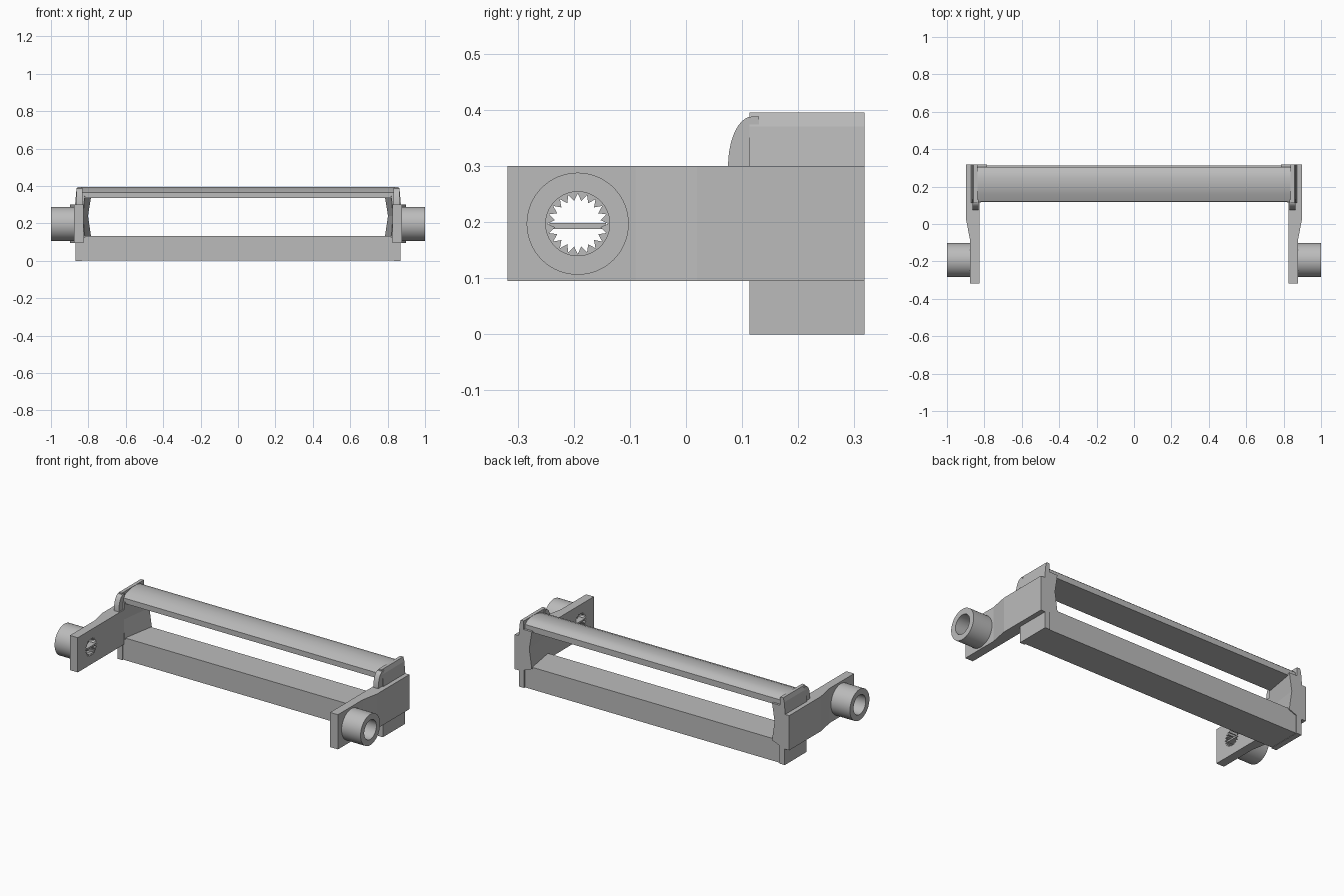
import bpy, bmesh, math

cube = bpy.data.objects.get("Cube")
if cube:
    bpy.data.objects.remove(cube, do_unlink=True)

grey = bpy.data.materials.new("plain grey")
grey.use_nodes = True
tone = (0.5, 0.5, 0.5, 1)
grey.diffuse_color = tone
grey.node_tree.nodes["Principled BSDF"].inputs["Base Color"].default_value = tone


def loft(name, axis, lo, hi, pts, end=None, side=1):
    """Solid between two matching outlines placed at lo and hi on an axis."""
    def place(p, d):
        x, y, z = {"x": (d, *p), "y": (p[0], d, p[1]), "z": (*p, d)}[axis]
        return (x * side, y, z)
    bm = bmesh.new()
    a = [bm.verts.new(place(p, lo)) for p in pts]
    b = [bm.verts.new(place(p, hi)) for p in (end or pts)]
    bm.faces.new(a)
    bm.faces.new(b)
    for i in range(len(a)):
        j = (i + 1) % len(a)
        bm.faces.new((a[i], a[j], b[j], b[i]))
    bmesh.ops.recalc_face_normals(bm, faces=bm.faces)
    mesh = bpy.data.meshes.new(name)
    bm.to_mesh(mesh)
    bm.free()
    mesh.materials.append(grey)
    obj = bpy.data.objects.new(name, mesh)
    bpy.context.collection.objects.link(obj)
    return obj


def rect(a0, a1, b0, b1):
    return [(a0, b0), (a1, b0), (a1, b1), (a0, b1)]


def ring(radius, count, inner=None):
    """Circle, or a toothed outline when inner is given, about the pivot."""
    pts = []
    for i in range(count):
        r = inner if inner and i % 2 else radius
        t = math.tau * i / count + math.pi / 2
        pts.append((PIVOT_Y + r * math.cos(t), PIVOT_Z + r * math.sin(t)))
    return pts


def cut(obj, cutter):
    mod = obj.modifiers.new("cut", "BOOLEAN")
    mod.operation = "DIFFERENCE"
    mod.solver = "EXACT"
    mod.object = cutter
    select(obj)
    bpy.ops.object.modifier_apply(modifier=mod.name)
    bpy.data.objects.remove(cutter, do_unlink=True)


def select(obj):
    bpy.ops.object.select_all(action="DESELECT")
    obj.select_set(True)
    bpy.context.view_layer.objects.active = obj


def smooth(obj):
    select(obj)
    bpy.ops.object.shade_smooth_by_angle(angle=math.radians(35))


PIVOT_Y, PIVOT_Z = -0.193, 0.197
FRONT, BACK = 0.113, 0.318

# Long beams joining the two ends
loft("lower_beam", "x", -0.845, 0.845, rect(0.118, 0.312, 0.002, 0.133))
bar = loft("upper_bar", "x", -0.842, 0.842,
           [(0.12, 0.335), (0.12, 0.366), (0.16, 0.383), (0.2, 0.393),
            (0.25, 0.394), (0.285, 0.386), (0.305, 0.37), (0.305, 0.335)])
smooth(bar)

for s, tag in ((1, "left"), (-1, "right")):
    # End cap: foot, notched inner wall, and upright ear
    loft(tag + "_foot", "y", FRONT, BACK, rect(0.835, 0.868, 0, 0.11), side=s)
    outer = [(0.865, 0.095), (0.865, 0.345)]
    loft(tag + "_end_wall", "y", FRONT, BACK,
         outer + [(0.82, 0.345), (0.828, 0.24), (0.82, 0.125)],
         outer + [(0.785, 0.345), (0.802, 0.24), (0.785, 0.125)], s)
    loft(tag + "_ear", "y", FRONT, BACK,
         [(0.838, 0.29), (0.872, 0.29), (0.865, 0.37), (0.858, 0.395), (0.838, 0.395)],
         side=s)

    # Curved hook at the front of the ear
    arc = [(FRONT + 0.005 - 0.043 * math.cos(t), 0.3 + 0.088 * math.sin(t))
           for t in (math.pi / 2 * i / 10 for i in range(11))]
    hook = loft(tag + "_hook", "x", 0.832, 0.864,
                arc + [(0.13, 0.388), (0.13, 0.28), (0.075, 0.28)], side=s)
    smooth(hook)

    # Cranked arm with a toothed hole
    arm = loft(tag + "_arm", "z", 0.095, 0.3,
               [(0.825, -BACK), (0.825, 0.114), (0.86, 0.114), (0.86, BACK),
                (0.897, BACK), (0.897, 0.02), (0.876, -0.09), (0.876, -BACK)], side=s)
    cut(arm, loft("hole_cutter", "x", 0.8, 0.92, ring(0.054, 40, 0.041), side=s))
    loft(tag + "_hole_bar", "x", 0.83, 0.87,
         rect(PIVOT_Y - 0.05, PIVOT_Y + 0.05, 0.188, 0.198), side=s)

    # Hollow pivot sleeve
    sleeve = loft(tag + "_pivot_sleeve", "x", 0.874, 1.0, ring(0.091, 64), side=s)
    cut(sleeve, loft("bore_cutter", "x", 0.85, 1.05, ring(0.057, 64), side=s))
    smooth(sleeve)
